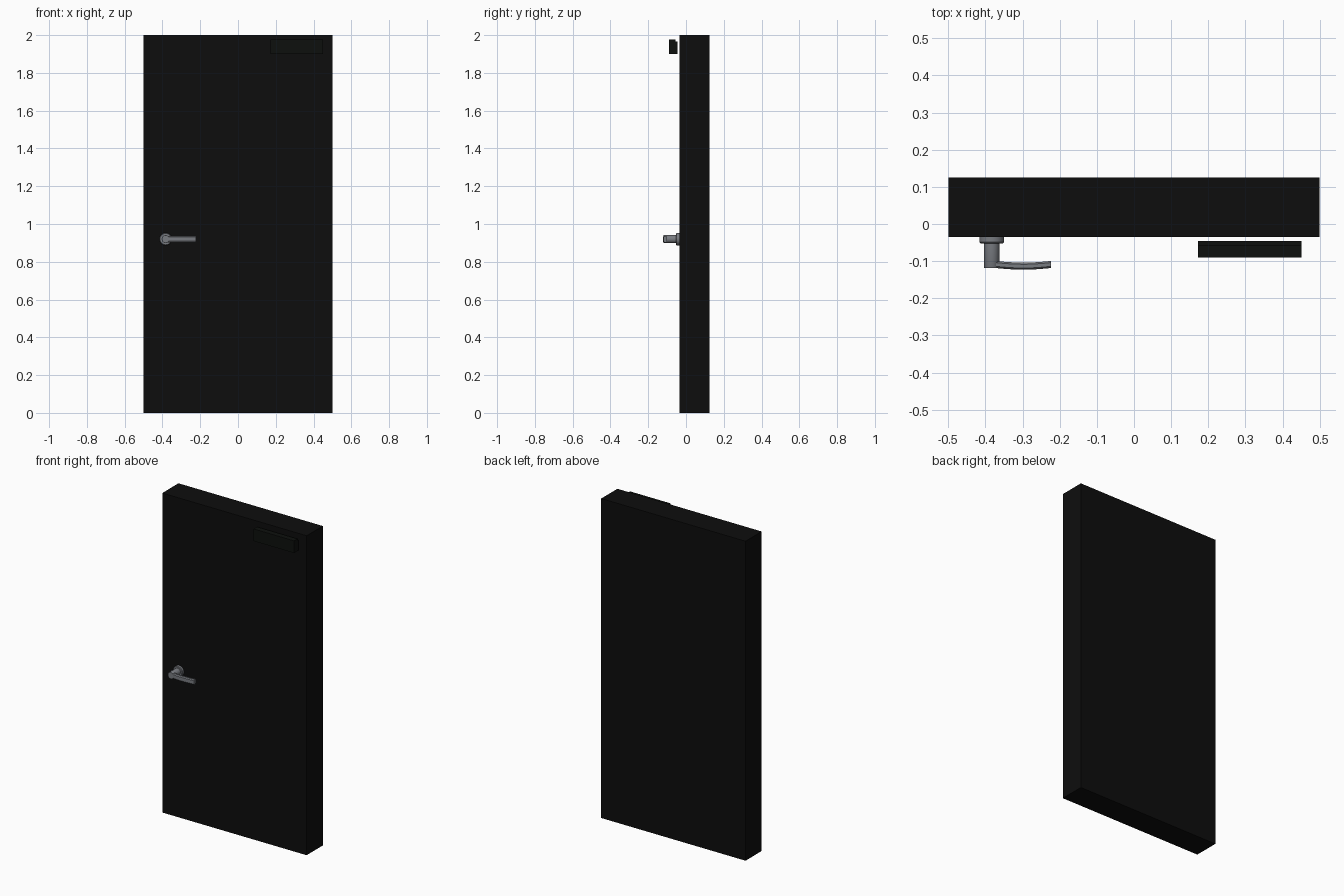
import bpy, bmesh, math
from mathutils import Vector

if "Cube" in bpy.data.objects:
    bpy.data.objects.remove(bpy.data.objects["Cube"])


def material(name, rgb):
    m = bpy.data.materials.new(name)
    m.diffuse_color = (*rgb, 1)
    m.use_nodes = True
    m.node_tree.nodes["Principled BSDF"].inputs["Base Color"].default_value = m.diffuse_color
    return m


BLACK = material("door black", (0.004, 0.004, 0.004))
DARK = material("closer dark", (0.004, 0.005, 0.004))
STEEL = material("handle steel", (0.19, 0.20, 0.22))


def finish(name, bm, mat, smooth=False):
    bmesh.ops.recalc_face_normals(bm, faces=bm.faces)
    me = bpy.data.meshes.new(name)
    bm.to_mesh(me)
    bm.free()
    me.materials.append(mat)
    ob = bpy.data.objects.new(name, me)
    bpy.context.collection.objects.link(ob)
    if smooth:
        bpy.ops.object.select_all(action='DESELECT')
        ob.select_set(True)
        bpy.context.view_layer.objects.active = ob
        bpy.ops.object.shade_smooth_by_angle(angle=math.radians(35))
    return ob


def loft(name, rings, mat, smooth=False):
    """Skin a list of equal-sized rings and cap both ends."""
    bm = bmesh.new()
    vs = [[bm.verts.new(p) for p in r] for r in rings]
    n = len(vs[0])
    for a, b in zip(vs, vs[1:]):
        for i in range(n):
            j = (i + 1) % n
            bm.faces.new((a[i], a[j], b[j], b[i]))
    bm.faces.new(vs[0])
    bm.faces.new(vs[-1])
    return finish(name, bm, mat, smooth)


def box(name, lo, hi, mat):
    corners = [(lo[0], lo[1]), (hi[0], lo[1]), (hi[0], hi[1]), (lo[0], hi[1])]
    return loft(name, [[(x, y, z) for x, y in corners] for z in (lo[2], hi[2])], mat)


HX, HZ = -0.383, 0.92


def turned(name, profile, mat, n=24):
    """Round part about the handle axis from (radius, y) pairs."""
    ring = [2 * math.pi * i / n for i in range(n)]
    return loft(name, [[(HX + r * math.cos(a), y, HZ + r * math.sin(a)) for a in ring]
                       for r, y in profile], mat, True)


# door slab
box("door_leaf", (-0.5, -0.035, 0), (0.5, 0.125, 2), BLACK)

# door closer: stepped profile run along x, with a small gap to the door
section = [(-0.09, 1.90), (-0.046, 1.90), (-0.046, 1.965), (-0.056, 1.965),
           (-0.056, 1.976), (-0.09, 1.976)]
loft("door_closer", [[(x, y, z) for y, z in section] for x in (0.172, 0.451)], DARK)

# handle rosette and stem
turned("handle_rosette", [(0.033, -0.034), (0.033, -0.049), (0.030, -0.052)], STEEL)
turned("handle_stem", [(0.021, -0.05), (0.021, -0.117), (0.020, -0.119)], STEEL)

# gently bowed lever with bevelled section
rings = []
for i in range(11):
    t = i / 10
    x = HX + 0.16 * t
    y = -0.108 - 0.006 * math.sin(math.pi * min(1, t * 0.9)) + 0.001 * t
    sec = [(-0.0095, -0.011), (-0.005, -0.017), (0.005, -0.017), (0.0095, -0.011),
           (0.0095, 0.011), (0.005, 0.017), (-0.005, 0.017), (-0.0095, 0.011)]
    rings.append([Vector((x, y + dy, HZ + dz)) for dy, dz in sec])
loft("handle_lever", rings, STEEL, True)
